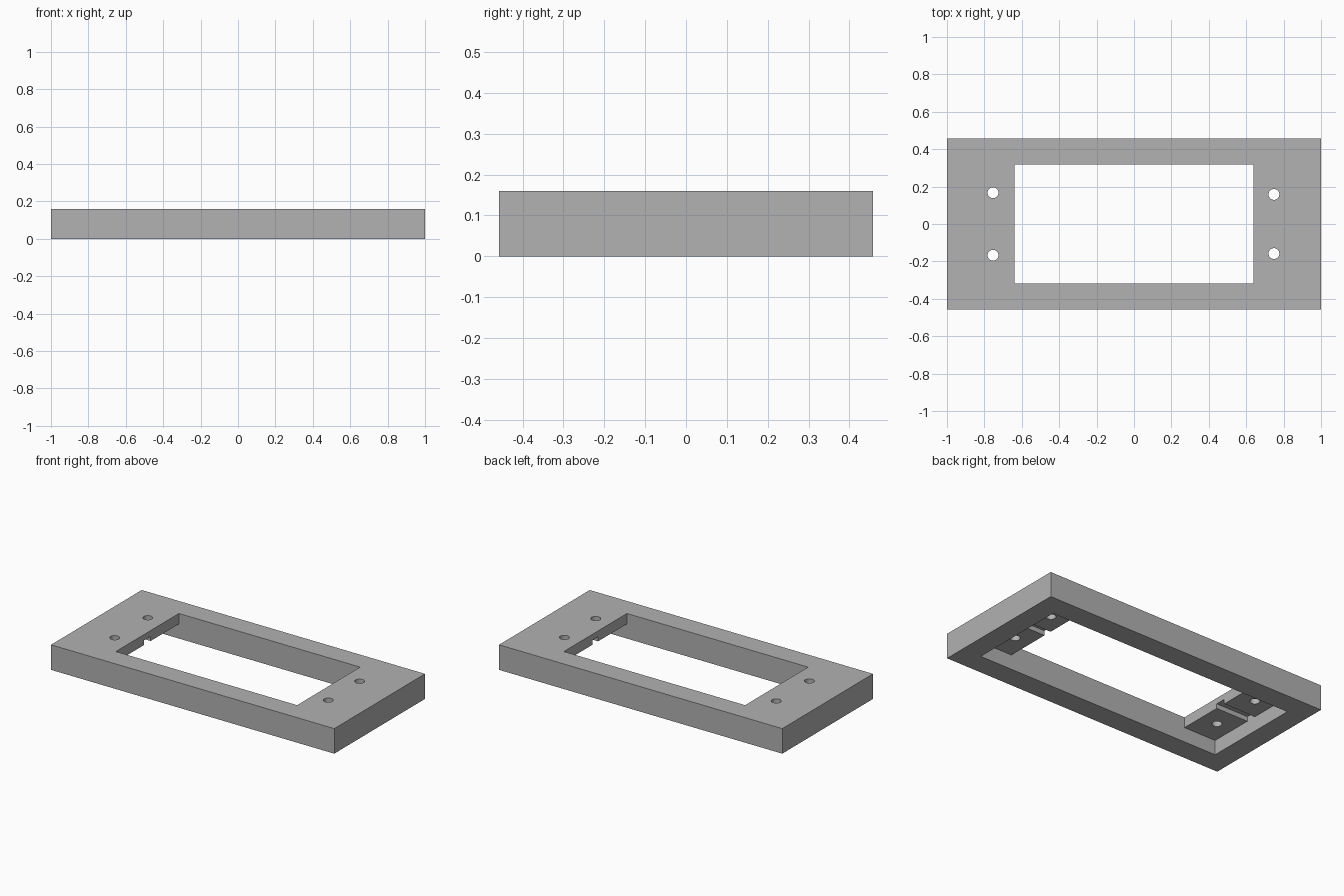
import bpy

cube = bpy.data.objects.get("Cube")
if cube:
    bpy.data.objects.remove(cube, do_unlink=True)

LENGTH, WIDTH, HEIGHT = 2.0, 0.915, 0.16
OPEN_X, OPEN_Y = 0.64, 0.318      # half size of the through opening
POCKET_X, POCKET_Z = 0.867, 0.093  # half length and depth of the underside pocket
GROOVE_DEPTH = 0.03

grey = bpy.data.materials.new("plain grey")
grey.use_nodes = True
colour = (0.445, 0.445, 0.445, 1)
grey.diffuse_color = colour
grey.node_tree.nodes["Principled BSDF"].inputs["Base Color"].default_value = colour


def box(name, x, y, z):
    """Box spanning the (low, high) pairs x, y, z."""
    spans = (x, y, z)
    bpy.ops.mesh.primitive_cube_add(size=1, location=[sum(s) / 2 for s in spans])
    ob = bpy.context.object
    ob.name = name
    ob.scale = [s[1] - s[0] for s in spans]
    bpy.ops.object.transform_apply(location=True, rotation=False, scale=True)
    return ob


def cut(target, cutter):
    """Subtract the cutter from the target and discard it."""
    cutter.hide_render = True
    bpy.context.view_layer.objects.active = target
    mod = target.modifiers.new("cut", "BOOLEAN")
    mod.operation = "DIFFERENCE"
    mod.solver = "EXACT"
    mod.object = cutter
    bpy.ops.object.modifier_apply(modifier=mod.name)
    bpy.data.objects.remove(cutter, do_unlink=True)


# Solid block
frame = box("mounting_frame", (-LENGTH / 2, LENGTH / 2), (-WIDTH / 2, WIDTH / 2), (0, HEIGHT))
frame.data.materials.append(grey)

# Underside pocket, then the window through the top plate
cut(frame, box("pocket_cutter", (-POCKET_X, POCKET_X), (-OPEN_Y, OPEN_Y), (-0.1, POCKET_Z)))
cut(frame, box("window_cutter", (-OPEN_X, OPEN_X), (-OPEN_Y, OPEN_Y), (-0.1, 0.3)))

# Each end: a cable groove under the plate and two screw holes
for side, hole_x, hole_y, groove in ((-1, 0.754, 0.167, 0.033), (1, 0.748, 0.158, 0.027)):
    x = sorted((side * (OPEN_X - 0.1), side * POCKET_X))
    cut(frame, box("groove_cutter", x, (-groove, groove), (0.05, POCKET_Z + GROOVE_DEPTH)))
    for y in (-hole_y, hole_y):
        bpy.ops.mesh.primitive_cylinder_add(vertices=32, radius=0.029, depth=0.4,
                                            location=(side * hole_x, y, 0.2))
        cut(frame, bpy.context.object)

# Smooth hole walls, crisp edges
bpy.ops.object.select_all(action="DESELECT")
frame.select_set(True)
bpy.context.view_layer.objects.active = frame
bpy.ops.object.shade_smooth_by_angle()
